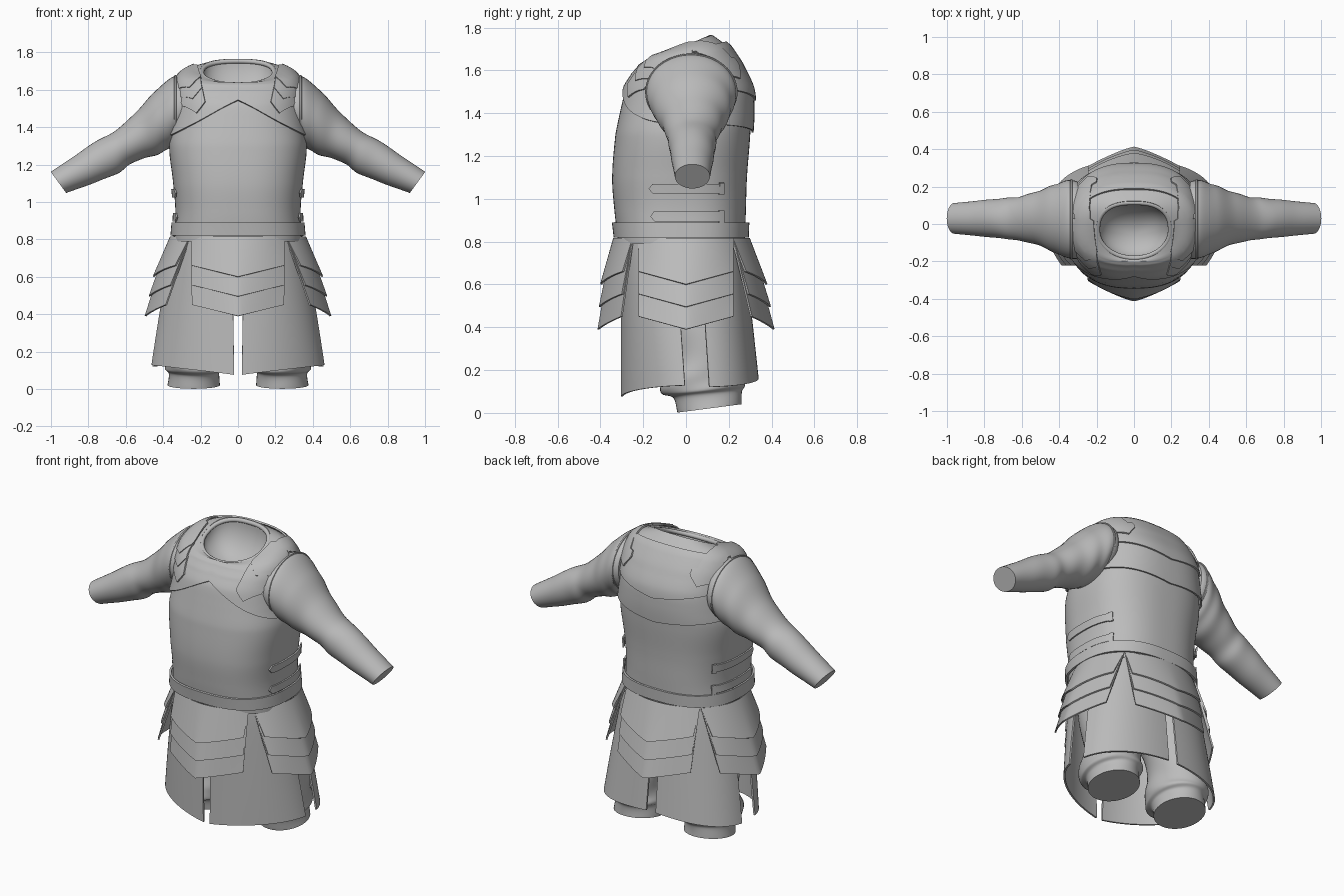
import bpy, bmesh
from math import sin, cos, pi, copysign, sqrt
from mathutils import Vector
from mathutils.bvhtree import BVHTree

cube = bpy.data.objects.get("Cube")
if cube:
    bpy.data.objects.remove(cube, do_unlink=True)

grey = bpy.data.materials.new("plain_grey")
grey.use_nodes = True
colour = (0.5, 0.5, 0.5, 1)
grey.diffuse_color = colour
grey.node_tree.nodes["Principled BSDF"].inputs["Base Color"].default_value = colour


def lerp(a, b, t):
    return a + (b - a) * t


def sample(rows, t):
    """Smooth curve through table rows, t from 0 to 1."""
    s = min(max(t, 0), 1) * (len(rows) - 1)
    i = min(int(s), len(rows) - 2)
    f = s - i
    p = [rows[min(max(i + k, 0), len(rows) - 1)] for k in (-1, 0, 1, 2)]
    return [b + 0.5 * f * (c - a + f * (2 * a - 5 * b + 4 * c - d + f * (3 * (b - c) + d - a)))
            for a, b, c, d in zip(*p)]


def sheet(name, func, nu, nv, thick=0.0, cap_start=False, cap_end=False):
    """Grid surface from func(u, v), with optional thickness and end caps."""
    bm = bmesh.new()
    rows = [[bm.verts.new(func(i / nu, j / nv)) for i in range(nu + 1)] for j in range(nv + 1)]
    for a, b in zip(rows, rows[1:]):
        for i in range(nu):
            bm.faces.new((a[i], a[i + 1], b[i + 1], b[i]))
    if cap_start:
        bm.faces.new(rows[0][:-1])
    if cap_end:
        bm.faces.new(rows[-1][:-1])
    bmesh.ops.remove_doubles(bm, verts=bm.verts, dist=0.0001)
    bmesh.ops.recalc_face_normals(bm, faces=bm.faces)
    mesh = bpy.data.meshes.new(name)
    bm.to_mesh(mesh)
    bm.free()
    mesh.materials.append(grey)
    obj = bpy.data.objects.new(name, mesh)
    bpy.context.collection.objects.link(obj)
    bpy.ops.object.select_all(action="DESELECT")
    obj.select_set(True)
    bpy.context.view_layer.objects.active = obj
    if thick:
        mod = obj.modifiers.new("thickness", "SOLIDIFY")
        mod.thickness, mod.offset = thick, 0
        bpy.ops.object.modifier_apply(modifier=mod.name)
    bpy.ops.object.shade_smooth_by_angle(angle=0.7)
    return obj


def oval(a, hx, front, back, power):
    """Outline with a boxy back half and a front half shaped by power."""
    c, s = cos(a), sin(a)
    p = power if s < 0 else 0.8
    x = hx * copysign(abs(c) ** p, c)
    y = (front + back) / 2 + (back - front) / 2 * copysign(abs(s) ** p, s)
    return x, y


# Torso: height, half width, front, back, tilt, front power
TORSO = [(0.79, 0.345, -0.318, 0.275, 0, 0.8), (0.95, 0.335, -0.335, 0.28, 0, 0.8),
         (1.1, 0.347, -0.345, 0.285, 0, 0.8), (1.3, 0.368, -0.33, 0.3, 0, 0.8),
         (1.42, 0.348, -0.305, 0.305, 0, 0.8), (1.52, 0.33, -0.28, 0.295, 0, 0.8),
         (1.6, 0.32, -0.242, 0.247, 0.08, 0.8), (1.66, 0.3, -0.207, 0.187, 0.2, 0.82),
         (1.69, 0.25, -0.19, 0.133, 0.32, 0.9), (1.7, 0.19, -0.178, 0.11, 0.43, 1)]
NECK = TORSO[-1][0]


def body(a, z, off=0.0):
    k = next((i for i in range(len(TORSO) - 1) if z <= TORSO[i + 1][0]), len(TORSO) - 2)
    f = (z - TORSO[k][0]) / (TORSO[k + 1][0] - TORSO[k][0])
    _, hx, front, back, tilt, power = sample(TORSO, (k + f) / (len(TORSO) - 1))
    x, y = oval(a, hx + off, front - off, back + off, power)
    lift = off * min(max((z - 1.58) / 0.1, 0), 1)
    return Vector((x, y, z + tilt * y + lift))


def plate(name, a0, a1, low, high, off, nu=48, nv=10, thick=0.01):
    """Armour layer wrapped on the torso between two edge curves."""
    def f(u, v):
        a = lerp(a0, a1, u)
        return body(a, lerp(low(a), high(a), v), off)
    return sheet(name, f, nu, nv, thick)


torso = sheet("breastplate", lambda u, v: body(u * 2 * pi, lerp(0.79, NECK, v)), 96, 60, cap_start=True)
tree = BVHTree.FromObject(torso, bpy.context.evaluated_depsgraph_get())


def yoke_edge(a):
    c = abs(cos(a)) ** 0.8
    return 1.55 - 0.2 * c if sin(a) < 0 else 1.31 + 0.04 * c


def back_edge(a):
    return 1.46 + 0.06 * abs(cos(a)) ** 0.8


plate("shoulder_yoke", 0, 2 * pi, yoke_edge, lambda a: NECK, 0.01, 96, 36)
plate("upper_back_plate", 0.45, pi - 0.45, back_edge, lambda a: 1.67, 0.019, 48, 16)
plate("belt", 0, 2 * pi, lambda a: 0.82, lambda a: 0.89, 0.012, 96, 2, 0.012)


def collar(u, v):
    c = body(u * 2 * pi, NECK, 0.004)
    out = Vector((c.x, c.y + 0.035, 0)).normalized()
    return c + 0.013 * (out * cos(v * 2 * pi) + Vector((0, 0, 1)) * sin(v * 2 * pi))


def neck_lining(u, v):
    rim = body(u * 2 * pi, NECK)
    floor = Vector((0, -0.06, 1.54))
    r = cos(v * pi / 2)
    flat = floor.lerp(rim, r)
    return Vector((flat.x, flat.y, lerp(rim.z, floor.z, sin(v * pi / 2))))


sheet("collar_rim", collar, 64, 10)
sheet("neck_lining", neck_lining, 64, 14)

# Sleeve: x, z, radius, y centre, y radius, tilt
SLEEVE = [(0.3, 1.505, 0.17, 0.02, 0.205, 0), (0.34, 1.495, 0.172, 0.025, 0.21, 0.08),
          (0.41, 1.435, 0.155, 0.028, 0.188, 0.27), (0.5, 1.36, 0.124, 0.032, 0.148, 0.45),
          (0.61, 1.295, 0.097, 0.028, 0.118, 0.6), (0.7, 1.24, 0.104, 0.03, 0.108, 0.62),
          (0.83, 1.17, 0.088, 0.03, 0.095, 0.63), (0.96, 1.105, 0.07, 0.03, 0.082, 0.63)]
# Trouser leg: z, x centre, y centre, x radius, y radius, hem tilt
LEG = [(0.78, 0.17, 0, 0.16, 0.24, 0), (0.6, 0.18, 0.02, 0.165, 0.22, 0),
       (0.4, 0.22, 0.07, 0.16, 0.18, 0), (0.25, 0.23, 0.09, 0.15, 0.17, 0),
       (0.16, 0.235, 0.08, 0.155, 0.195, 0.05), (0.11, 0.235, 0.085, 0.155, 0.195, 0.1),
       (0.085, 0.235, 0.1, 0.135, 0.16, 0.1), (0.021, 0.237, 0.11, 0.14, 0.15, 0.13)]


def sleeve(u, v):
    x, z, r, yc, ry, tilt = sample(SLEEVE, v)
    a = u * 2 * pi
    fold = 1 + 0.02 * sin(v * 40 + 2 * sin(a)) * sin(pi * v) * (0.6 + 0.4 * cos(a + 1))
    h = r * fold * sin(a)
    return Vector((x + h * sin(tilt), yc + ry * fold * cos(a), z + h * cos(tilt)))


def leg(u, v):
    z, xc, yc, rx, ry, tilt = sample(LEG, v)
    a = u * 2 * pi
    fold = 1 + 0.03 * sin(3 * a + v * 18) * sin(pi * v)
    y = ry * fold * sin(a)
    return Vector((xc + rx * fold * cos(a), yc + y, z + tilt * y))


def armhole(u, v):
    a, b = u * 2 * pi, v * 2 * pi
    r = 0.005 * cos(b)
    return Vector((0.335 + 0.006 * sin(b), 0.025 + (0.211 + r) * cos(a), 1.5 + (0.174 + r) * sin(a)))


def shoulder_strap(start, end, off):
    """Chevron-ended strap draped over the shoulder, slimmer behind it."""
    def f(u, v):
        point = 0.22 * abs(2 * u - 1)
        phi = lerp(start + point, end - point, v)
        width = 0.07 if 1.7 < phi < 2.35 else 0.11
        x = 0.208 + 0.055 * sin(phi) + width * (u - 0.5)
        way = Vector((0, -cos(phi), sin(phi)))
        origin = Vector((x, 0, 1.45)) + way
        hit, normal, _, _ = tree.ray_cast(origin, -way)
        if hit is None:
            hit, normal, _, _ = tree.find_nearest(origin)
        return hit + off * (normal if normal.dot(way) > 0 else -normal)
    return f


def skirt_panel(a0, a1):
    def f(u, v):
        a = lerp(a0, a1, u)
        c = abs(cos(a))
        hem = 0.073 + 0.055 * c if sin(a) < 0 else 0.16 - 0.04 * c
        x, y = oval(a, lerp(0.335, 0.46, v ** 0.8), -0.3, lerp(0.265, 0.335, v), lerp(0.85, 1.1, v))
        return Vector((x, y, lerp(0.8, hem, v)))
    return f


def tasset(half, depth, width, reach, drop, turn, k):
    """One layer of a flared hip guard, facing along the turn."""
    def f(u, v):
        t = 2 * u - 1
        z = lerp(0.815, 0.6 - 0.105 * k + 0.06 * abs(t), v)
        top = depth * sqrt(1 - (half * t / width) ** 2) + 0.004
        out = lerp(top, reach - drop * abs(t) ** 1.3, (0.815 - z) / 0.42) + 0.012 * (2 - k) * v
        return turn(half * t, out, z)
    return f


def mirrored(func, side):
    return lambda u, v: Vector((side * func(u, v).x, *func(u, v).yz))


# Paired parts
for label, side in (("left", 1), ("right", -1)):
    def pair(name, func, *args, **kw):
        return sheet(label + "_" + name, mirrored(func, side), *args, **kw)

    pair("sleeve", sleeve, 40, 70, cap_start=True, cap_end=True)
    pair("trouser_leg", leg, 40, 50, cap_start=True, cap_end=True)
    pair("armhole_rim", armhole, 56, 8)
    for i, (start, end) in enumerate([(0.08, 0.9), (0.4, 1.2), (0.7, 2.72)]):
        pair(f"shoulder_strap_{i}", shoulder_strap(start, end, 0.02 + 0.005 * i),
             8, 40 if i == 2 else 10, 0.009)
    pair("front_skirt", skirt_panel(-pi / 2 + 0.06, -0.09), 30, 16, 0.01)
    pair("back_skirt", skirt_panel(0.21, pi / 2 - 0.035), 30, 16, 0.01)
    for i, z in enumerate((0.895, 1.025)):
        def side_strap(u, v, z=z):
            tip = 0.06 * abs(2 * v - 1)
            return body(lerp(-0.37 + tip, 0.58, u), z + 0.045 * v, 0.009)

        def buckle(u, v, z=z):
            return body(lerp(0.52, 0.61, u), z - 0.005 + 0.055 * v, 0.012)
        pair(f"side_strap_{i}", side_strap, 16, 4, 0.009)
        pair(f"side_buckle_{i}", buckle, 4, 2, 0.009)
    for k in range(3):
        pair(f"hip_guard_{k}", tasset(0.22, 0.355, 0.31, 0.493, 0.09,
             lambda s, o, z: Vector((o, s, z)), k), 24, 10, 0.009)

# Front and back hip guards
for k in range(3):
    sheet(f"front_guard_{k}", tasset(0.245, 0.332, 0.36, 0.408, 0.1,
          lambda s, o, z: Vector((s, -o, z)), k), 24, 10, 0.009)
    sheet(f"back_guard_{k}", tasset(0.245, 0.29, 0.36, 0.408, 0.09,
          lambda s, o, z: Vector((s, o, z)), k), 24, 10, 0.009)
